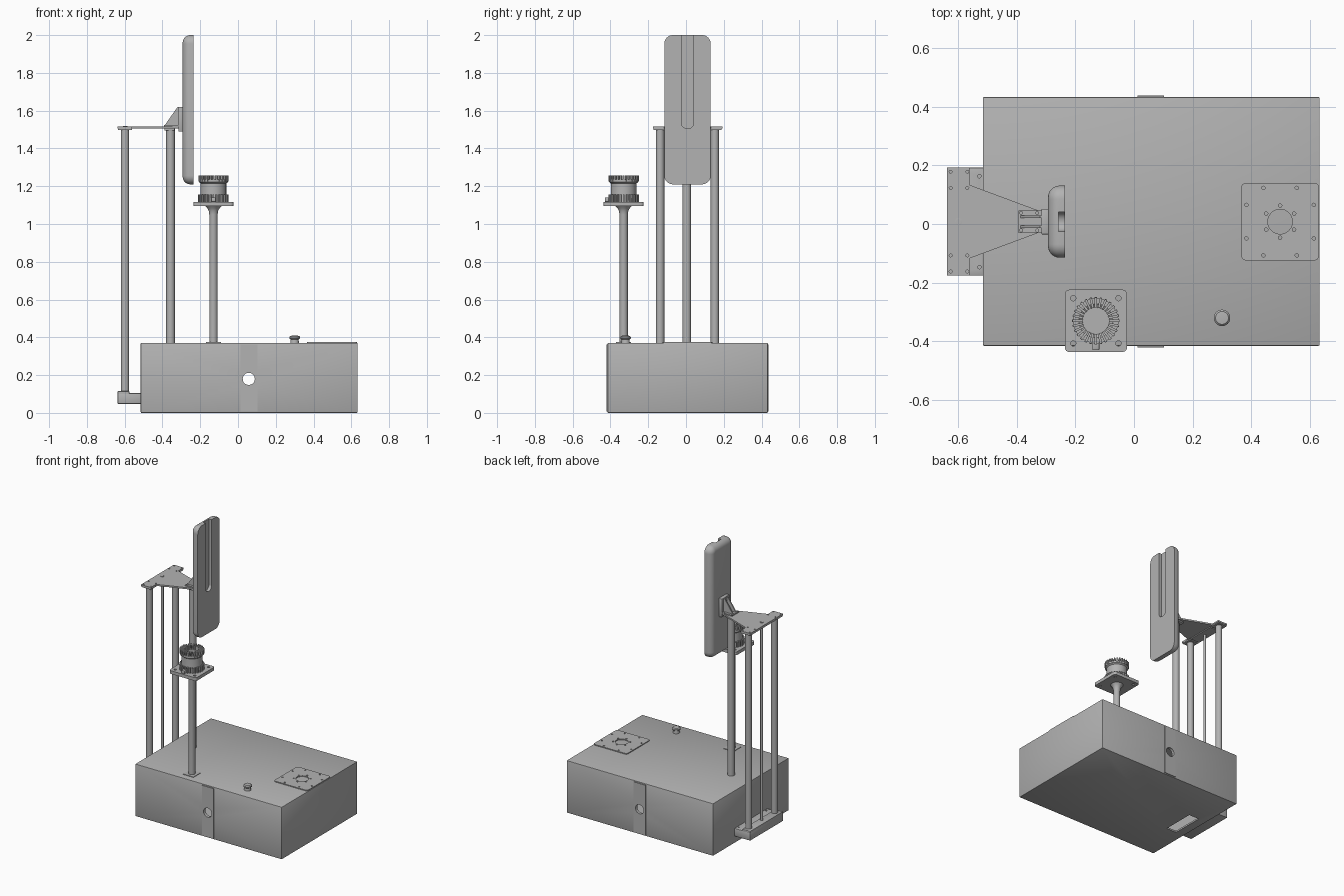
import bpy, bmesh, math
from mathutils import Matrix, Vector

if "Cube" in bpy.data.objects:
    bpy.data.objects.remove(bpy.data.objects["Cube"])

grey = bpy.data.materials.new("plain grey")
grey.use_nodes = True
grey.diffuse_color = (0.45, 0.45, 0.45, 1)
grey.node_tree.nodes["Principled BSDF"].inputs["Base Color"].default_value = (0.45, 0.45, 0.45, 1)

MID = 0.008  # y of the main symmetry plane


def finish(name, bm, smooth=True):
    bmesh.ops.recalc_face_normals(bm, faces=bm.faces)
    mesh = bpy.data.meshes.new(name)
    bm.to_mesh(mesh)
    bm.free()
    mesh.materials.append(grey)
    obj = bpy.data.objects.new(name, mesh)
    bpy.context.collection.objects.link(obj)
    if smooth:
        shade(obj)
    return obj


def activate(obj):
    bpy.ops.object.select_all(action='DESELECT')
    obj.select_set(True)
    bpy.context.view_layer.objects.active = obj


def shade(obj):
    activate(obj)
    bpy.ops.object.shade_smooth_by_angle(angle=math.radians(35))


def add_box(bm, lo, hi):
    lo, hi = Vector(lo), Vector(hi)
    m = Matrix.Translation((lo + hi) / 2) @ Matrix.Diagonal((*(hi - lo), 1))
    return bmesh.ops.create_cube(bm, size=1, matrix=m)["verts"]


def box(name, lo, hi, bevel=0):
    bm = bmesh.new()
    add_box(bm, lo, hi)
    if bevel:
        bmesh.ops.bevel(bm, geom=bm.edges[:], offset=bevel, segments=2, profile=0.5, affect='EDGES')
    return finish(name, bm)


def cylinders(name, centres, radius, z0, z1, segments=24):
    bm = bmesh.new()
    for x, y in centres:
        bmesh.ops.create_cone(bm, cap_ends=True, segments=segments, radius1=radius, radius2=radius,
                              depth=z1 - z0, matrix=Matrix.Translation((x, y, (z0 + z1) / 2)))
    return finish(name, bm)


def lathe(name, centre, profile, steps=40):
    bm = bmesh.new()
    verts = [bm.verts.new((r, 0, z)) for r, z in profile]
    edges = [bm.edges.new(pair) for pair in zip(verts, verts[1:])]
    bmesh.ops.spin(bm, geom=verts + edges, cent=(0, 0, 0), axis=(0, 0, 1),
                   angle=math.tau, steps=steps, use_merge=True)
    bmesh.ops.remove_doubles(bm, verts=bm.verts, dist=1e-5)
    bmesh.ops.translate(bm, verts=bm.verts, vec=(*centre, 0))
    return finish(name, bm)


def prism(name, points, depth):
    # points are 3D corners of a flat outline, depth is the extrusion vector
    bm = bmesh.new()
    face = bm.faces.new([bm.verts.new(p) for p in points])
    new = bmesh.ops.extrude_face_region(bm, geom=[face])["geom"]
    bmesh.ops.translate(bm, verts=[v for v in new if isinstance(v, bmesh.types.BMVert)], vec=depth)
    return finish(name, bm)


def rounded(cx, cy, w, h, r, steps=6):
    pts = []
    for i, (sx, sy) in enumerate(((1, 1), (-1, 1), (-1, -1), (1, -1))):
        for k in range(steps + 1):
            a = math.pi / 2 * (i + k / steps)
            pts.append((cx + sx * (w - r) + r * math.cos(a), cy + sy * (h - r) + r * math.sin(a)))
    return pts


def cut(obj, *cutters):
    for c in cutters:
        c.hide_render = True
        activate(obj)
        mod = obj.modifiers.new("cut", 'BOOLEAN')
        mod.operation, mod.solver, mod.object = 'DIFFERENCE', 'EXACT', c
        bpy.ops.object.modifier_apply(modifier=mod.name)
        bpy.data.objects.remove(c)
    shade(obj)


def port_cutter():
    bm = bmesh.new()
    m = Matrix.Translation((0.057, 0, 0.18)) @ Matrix.Rotation(math.pi / 2, 4, 'X')
    bmesh.ops.create_cone(bm, cap_ends=True, segments=32, radius1=0.032, radius2=0.032, depth=2, matrix=m)
    return finish("cutter", bm)


# Hollow cabinet with side ports and an opening underneath
cabinet = box("cabinet", (-0.515, -0.415, 0), (0.633, 0.433, 0.37), 0.004)
cut(cabinet,
    box("cutter", (-0.5, -0.4, 0.012), (0.62, 0.418, 0.358)),
    port_cutter(),
    box("cutter", (-0.45, MID - 0.115, -0.1), (-0.37, MID + 0.115, 0.1)))

# Port cover plates front and back
for name, y0, y1 in (("front_port_plate", -0.421, -0.415), ("back_port_plate", 0.433, 0.438)):
    plate = box(name, (0.012, y0, 0.008), (0.103, y1, 0.362))
    cut(plate, port_cutter())

# Vent plate on the lid
cx = 0.498
vent = prism("vent_plate", [(x, y, 0.37) for x, y in rounded(cx, MID, 0.132, 0.132, 0.015)], (0, 0, 0.006))
ring = [(cx + 0.055 * math.sin(k * math.pi / 3), MID + 0.055 * math.cos(k * math.pi / 3)) for k in range(6)]
outer = [(cx + sx * a, MID + sy * b) for a, b in ((0.057, 0.115), (0.115, 0.057)) for sx in (-1, 1) for sy in (-1, 1)]
cut(vent, cylinders("cutter", [(cx, MID)], 0.042, 0.3, 0.5, 32),
    cylinders("cutter", ring + outer, 0.006, 0.3, 0.5, 12))

# Push button
lathe("push_button", (0.3, -0.32), [(0, 0.368), (0.023, 0.368), (0.021, 0.388), (0.028, 0.394),
                                    (0.028, 0.402), (0.022, 0.408), (0, 0.41)])

# Lamp stand
lx, ly = -0.13, -0.33
box("lamp_post_foot", (lx - 0.04, ly - 0.04, 0.368), (lx + 0.04, ly + 0.04, 0.374))
lathe("lamp_post", (lx, ly), [(0, 0.368), (0.022, 0.368), (0.022, 1.05), (0.025, 1.07),
                              (0.032, 1.083), (0.042, 1.094), (0, 1.094)])
tray = prism("lamp_tray", [(x, y, 1.094) for x, y in rounded(lx, ly, 0.106, 0.106, 0.015)], (0, 0, 0.023))
cut(tray, cylinders("cutter", [(lx + sx * 0.077, ly + sy * 0.077) for sx in (-1, 1) for sy in (-1, 1)],
                    0.009, 1, 1.2, 16))
lathe("lamp_body", (lx, ly), [(0, 1.117), (0.071, 1.117), (0.068, 1.16), (0.068, 1.215), (0.077, 1.222),
                              (0.077, 1.236), (0.058, 1.236), (0.045, 1.226), (0, 1.226)], 48)
box("lamp_cable_plug", (lx - 0.012, ly - 0.1, 1.117), (lx + 0.012, ly - 0.06, 1.14), 0.003)


def fins(name, count, r0, r1, z0, z1, half):
    bm = bmesh.new()
    for k in range(count):
        verts = add_box(bm, (r0, -half, z0), (r1, half, z1))
        bmesh.ops.rotate(bm, verts=verts, matrix=Matrix.Rotation(math.tau * k / count, 3, 'Z'))
    bmesh.ops.translate(bm, verts=bm.verts, vec=(lx, ly, 0))
    return finish(name, bm, False)


fins("lamp_crown_fins", 28, 0.045, 0.08, 1.226, 1.258, 0.004)
fins("lamp_base_fins", 28, 0.06, 0.081, 1.117, 1.155, 0.004)

# Three-post tower with a guide rod
px, fx = -0.598, -0.357
cylinders("rear_posts", [(px, MID - 0.145), (px, MID + 0.145)], 0.022, 0.1, 1.505)
cylinders("front_post", [(fx, MID - 0.004)], 0.023, 0.36, 1.505)
cylinders("guide_rod", [(px, MID)], 0.009, 0.1, 1.52, 16)
box("front_post_collar", (-0.39, MID - 0.035, 1.495), (-0.335, MID + 0.035, 1.506), 0.002)

# Wall bracket carrying the rear posts
bracket = box("wall_bracket", (-0.637, MID - 0.184, 0.048), (-0.512, MID + 0.184, 0.104), 0.003)
cut(bracket, cylinders("cutter", [(-0.527, MID - 0.155), (-0.527, MID + 0.155)], 0.006, 0.08, 0.2, 12))
box("wall_bracket_cap", (-0.637, MID - 0.184, 0.1), (-0.575, MID + 0.184, 0.115), 0.003)

# Top bridge plate
outline = [(-0.56, 0.184), (-0.56, 0.125), (-0.315, 0.034)]
half = [(-0.637, 0.184)] + outline
points = [(x, MID + y, 1.505) for x, y in half] + [(x, MID - y, 1.505) for x, y in reversed(half)]
bridge = prism("bridge_plate", points, (0, 0, 0.011))
screws = [(x, MID + s * y) for x in (-0.625, -0.568) for y in (0.115, 0.17) for s in (-1, 1)]
cut(bridge, cylinders("cutter", screws, 0.005, 1.4, 1.6, 12))
box("bridge_rear_bar", (-0.635, MID - 0.1, 1.498), (-0.562, MID + 0.1, 1.506))
for side, s in (("right", -1), ("left", 1)):
    y = MID + s * 0.145
    box(side + "_post_cap", (-0.635, y - 0.036, 1.498), (-0.562, y + 0.036, 1.506))
lathe("guide_rod_nut", (px, MID), [(0, 1.515), (0.012, 1.515), (0.012, 1.519), (0, 1.52)], 16)

# Angle mount between bridge and panel
foot = box("mount_foot", (-0.393, MID - 0.038, 1.515), (-0.29, MID + 0.038, 1.524))
cut(foot, cylinders("cutter", [(x, MID + s * 0.03) for x in (-0.385, -0.33) for s in (-1, 1)], 0.005, 1.4, 1.6, 12))
box("mount_back", (-0.316, MID - 0.043, 1.49), (-0.288, MID + 0.043, 1.62), 0.002)
for side, s in (("right", -1), ("left", 1)):
    y = MID + s * 0.017 - 0.004
    prism(side + "_mount_gusset", [(-0.39, y, 1.52), (-0.31, y, 1.52), (-0.31, y, 1.62), (-0.32, y, 1.62)],
          (0, 0.008, 0))

# Display panel: soft back edge, flat face with a long groove
bm = bmesh.new()
rim = [bm.verts.new((-0.235, y, z)) for y, z in rounded(MID, 1.605, 0.123, 0.395, 0.046, 8)]
front = bm.faces.new(rim)
new = bmesh.ops.extrude_face_region(bm, geom=[front])["geom"]
back = [v for v in new if isinstance(v, bmesh.types.BMVert)]
bmesh.ops.translate(bm, verts=back, vec=(-0.058, 0, 0))
edges = [e for e in bm.edges if all(v in back for v in e.verts)]
bmesh.ops.bevel(bm, geom=edges, offset=0.04, segments=6, profile=0.5, affect='EDGES')
panel = finish("display_panel", bm)
groove = prism("cutter", [(-0.257, y, z) for y, z in rounded(MID, 1.855, 0.033, 0.35, 0.032, 8)], (0.1, 0, 0))
cut(panel, groove)
